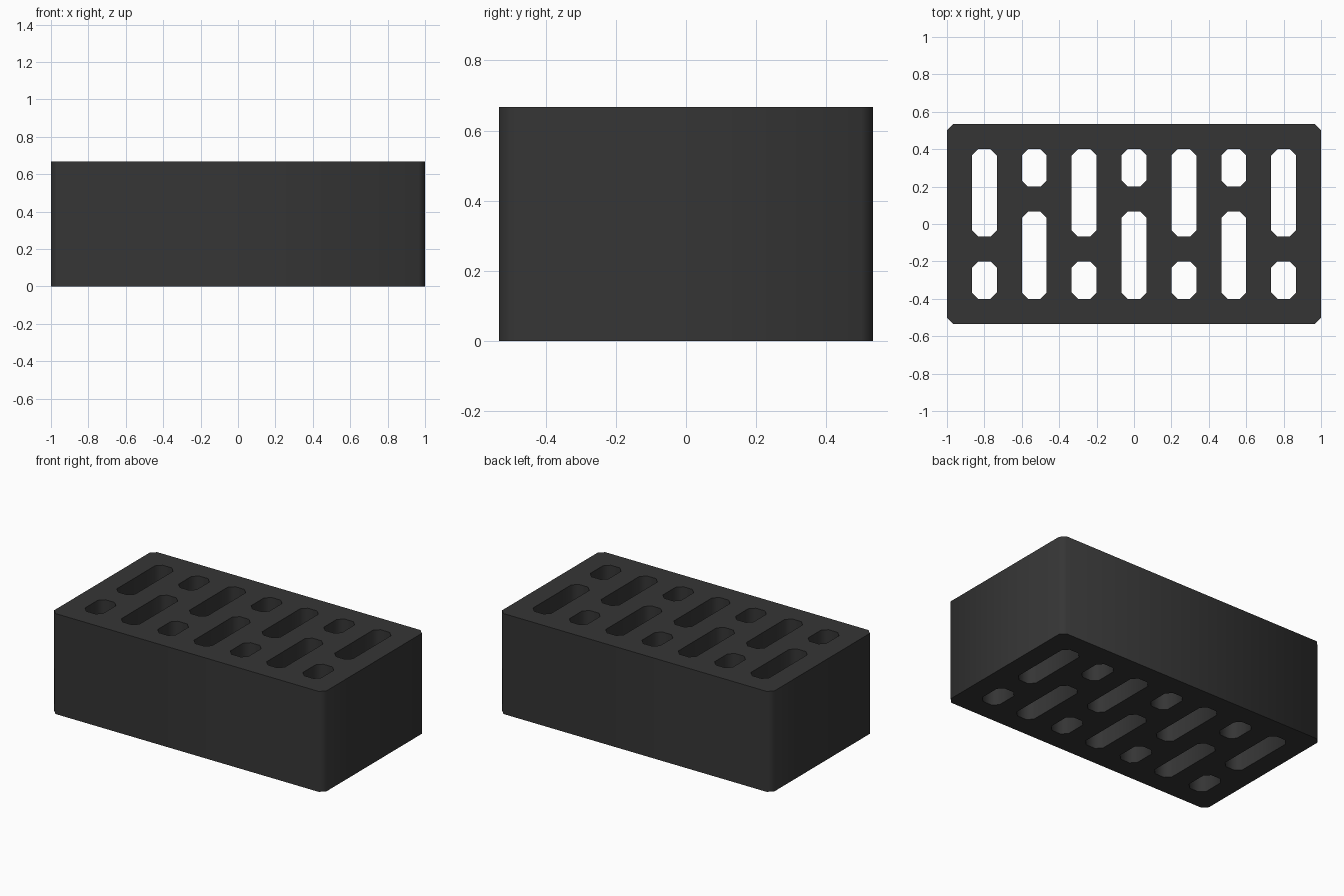
import bpy, math

if "Cube" in bpy.data.objects:
    bpy.data.objects.remove(bpy.data.objects["Cube"])

W, D, H = 2.0, 1.0667, 0.6667   # block size
U = 1 / 30                       # corner chamfer

curve = bpy.data.curves.new("brick_profile", 'CURVE')
curve.dimensions = '2D'
curve.fill_mode = 'BOTH'
curve.extrude = H / 2


def chamfered_loop(x0, x1, y0, y1, c=U):
    """Closed rectangle outline with cut corners."""
    pts = [(x0 + c, y0), (x1 - c, y0), (x1, y0 + c), (x1, y1 - c),
           (x1 - c, y1), (x0 + c, y1), (x0, y1 - c), (x0, y0 + c)]
    s = curve.splines.new('POLY')
    s.points.add(len(pts) - 1)
    for p, (x, y) in zip(s.points, pts):
        p.co = (x, y, 0, 1)
    s.use_cyclic_u = True


# Outer outline
chamfered_loop(-W / 2, W / 2, -D / 2, D / 2)

# Seven columns, each with one long and one short slot, alternating ends
for i in range(7):
    x = (i - 3) * 8 * U
    s = 1 if i % 2 == 0 else -1
    for a, b in ((-2 * U, 12 * U), (-12 * U, -6 * U)):
        y0, y1 = sorted((s * a, s * b))
        chamfered_loop(x - 2 * U, x + 2 * U, y0, y1)

# Turn the filled outline into a solid mesh
brick = bpy.data.objects.new("hollow_brick", curve)
bpy.context.collection.objects.link(brick)
bpy.context.view_layer.objects.active = brick
brick.select_set(True)
bpy.ops.object.convert(target='MESH')
brick = bpy.context.object
bpy.ops.object.mode_set(mode='EDIT')
bpy.ops.mesh.select_all(action='SELECT')
bpy.ops.mesh.remove_doubles(threshold=0.0005)
bpy.ops.mesh.normals_make_consistent(inside=False)
bpy.ops.object.mode_set(mode='OBJECT')
for v in brick.data.vertices:
    v.co.z += H / 2

# Smooth round the corners, sharp at top and bottom rims
bpy.ops.object.shade_smooth_by_angle(angle=math.radians(60))

mat = bpy.data.materials.new("dark_grey")
mat.diffuse_color = (0.036, 0.036, 0.036, 1)
mat.use_nodes = True
mat.node_tree.nodes["Principled BSDF"].inputs["Base Color"].default_value = mat.diffuse_color
brick.data.materials.clear()
brick.data.materials.append(mat)
